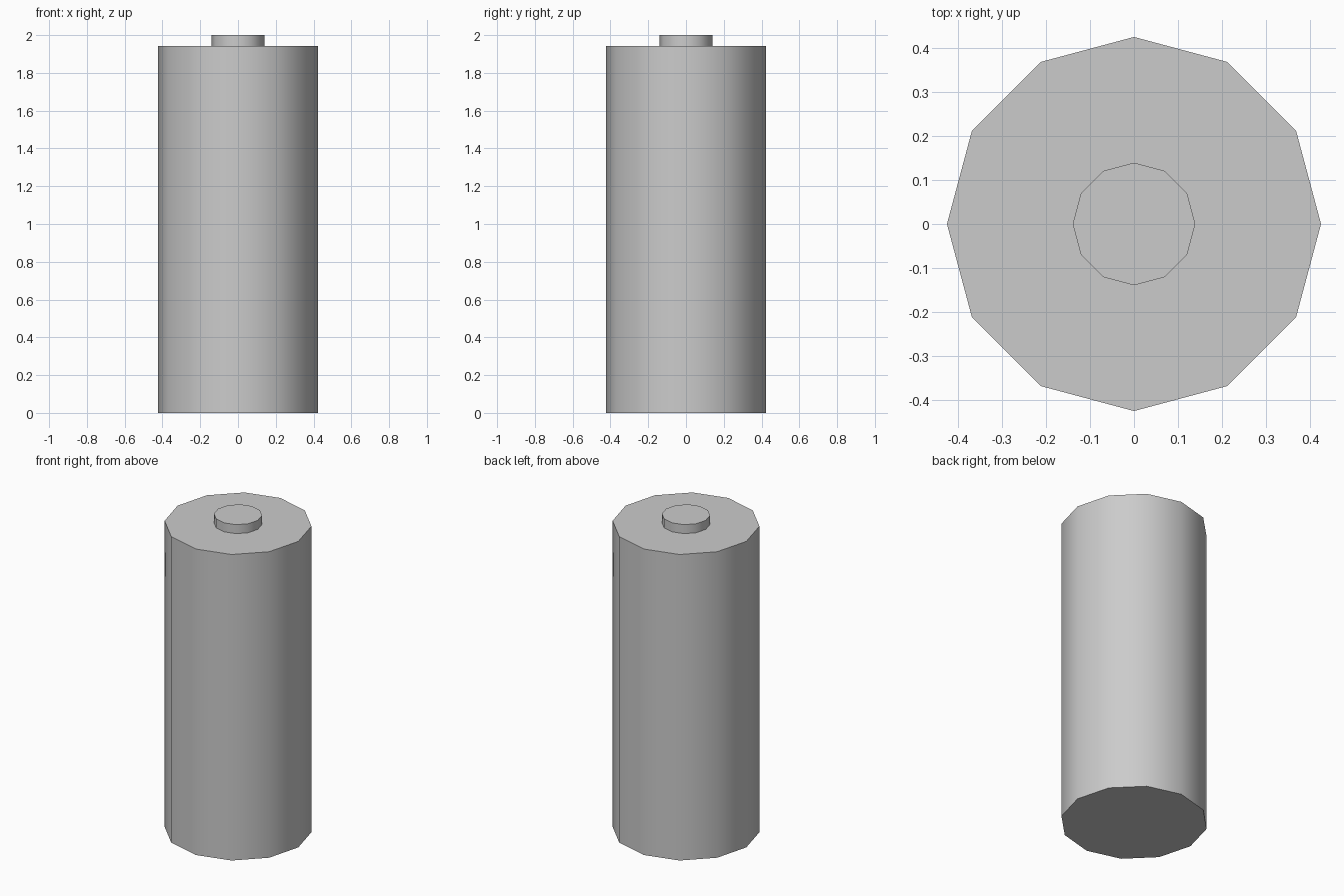
import bpy, math

if "Cube" in bpy.data.objects:
    bpy.data.objects.remove(bpy.data.objects["Cube"])

SIDES = 12


def cylinder(name, radius, z0, z1):
    bpy.ops.mesh.primitive_cylinder_add(
        vertices=SIDES, radius=radius, depth=z1 - z0,
        location=(0, 0, (z0 + z1) / 2))
    obj = bpy.context.object
    obj.name = name
    # soft walls, sharp rims
    bpy.ops.object.shade_smooth_by_angle(angle=math.radians(40))
    return obj


# main cell
cylinder("battery_body", 0.424, 0.0, 1.943)

# raised contact on top
cylinder("positive_terminal", 0.139, 1.943, 2.0)
